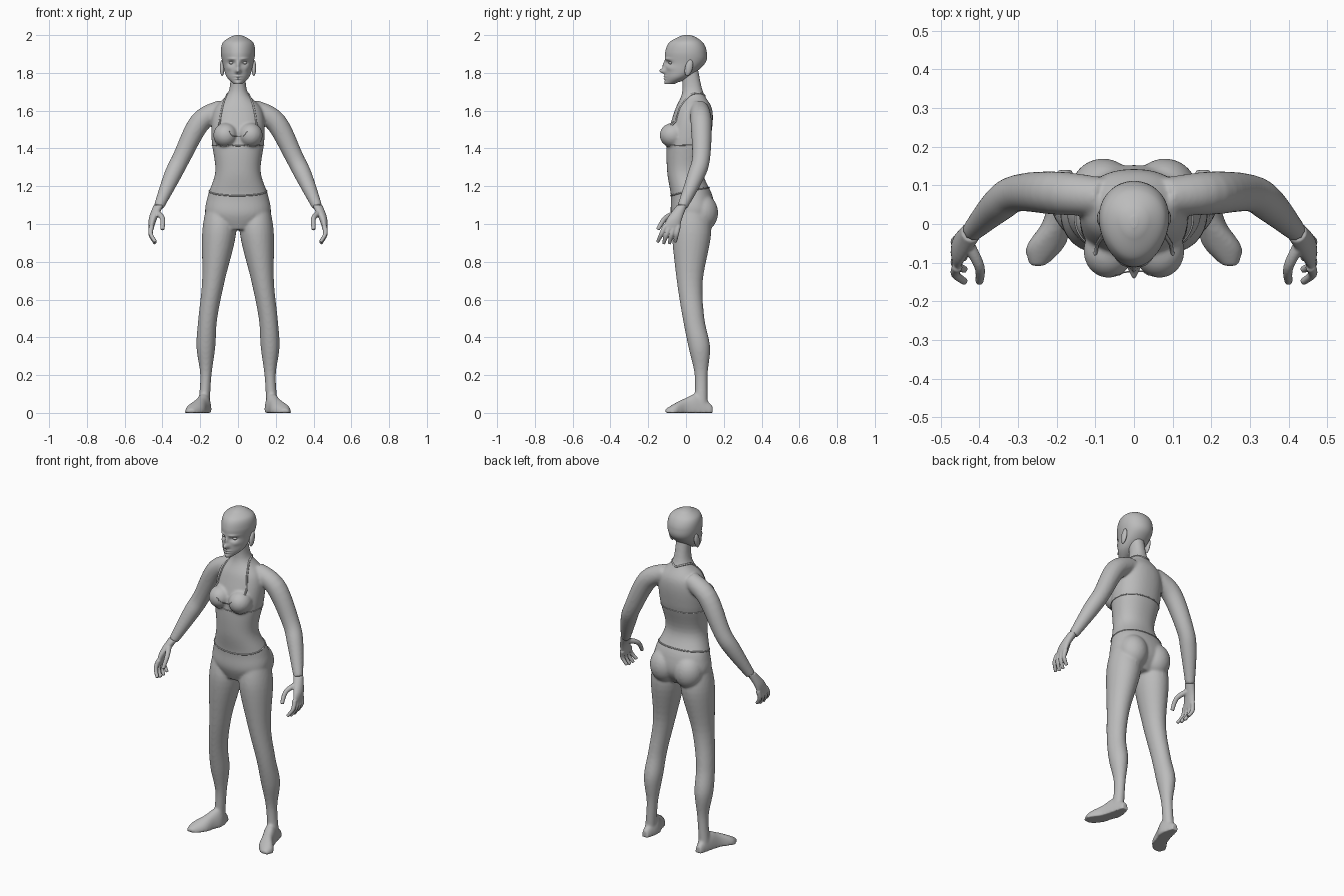
import bpy, bmesh, math
from mathutils import Vector, Matrix

starter = bpy.data.objects.get("Cube")
if starter:
    bpy.data.objects.remove(starter)

GREY = (.5, .5, .5, 1)
grey = bpy.data.materials.new("plain grey")
grey.use_nodes = True
grey.diffuse_color = GREY
grey.node_tree.nodes["Principled BSDF"].inputs["Base Color"].default_value = GREY

X, Y, Z = Vector((1, 0, 0)), Vector((0, 1, 0)), Vector((0, 0, 1))
SIDES = (("left", 1), ("right", -1))


def spline(points, steps):
    """Smooth path through tuples of any length."""
    path = []
    last = len(points) - 1
    for i in range(last):
        before, start = points[max(i - 1, 0)], points[i]
        end, after = points[i + 1], points[min(i + 2, last)]
        for k in range(steps):
            t = k / steps
            ease = t * t * (3 - 2 * t)
            lead, trail = t * (1 - t) ** 2 / 2, t * t * (t - 1) / 2
            path.append([b + (c - b) * ease + (c - a) * lead + (d - b) * trail
                         for a, b, c, d in zip(before, start, end, after)])
    path.append(list(points[-1]))
    return path


def loft(bm, points, frame=None, side=1, segments=28, steps=6, power=1.0, taper=0.0):
    """Skin rings of (x, y, z, radius u, radius v) into a closed tube."""
    path = spline(points, steps)
    rings = []
    for i, (x, y, z, radius_u, radius_v) in enumerate(path):
        if frame:
            u, v = frame
        else:
            ahead = Vector(path[min(i + 1, len(path) - 1)][:3])
            tangent = ahead - Vector(path[max(i - 1, 0)][:3])
            u = tangent.cross(Y).normalized()
            v = u.cross(tangent).normalized()
        ring = []
        for k in range(segments):
            angle = math.tau * k / segments
            across, along = [math.copysign(abs(f) ** power, f)
                             for f in (math.cos(angle), math.sin(angle))]
            width = radius_u * (1 + taper * along)
            co = Vector((x, y, z)) + u * width * across + v * radius_v * along
            ring.append(bm.verts.new((co.x * side, co.y, max(co.z, 0))))
        rings.append(ring)
    for lower, upper in zip(rings, rings[1:]):
        for k in range(segments):
            bm.faces.new((lower[k - 1], lower[k], upper[k], upper[k - 1]))
    bm.faces.new(rings[0])
    bm.faces.new(rings[-1])


def stack(rows):
    """Turn (z, half width, front, back) rows into loft rings."""
    return [(0, (front + back) / 2, z, width, (back - front) / 2)
            for z, width, front, back in rows]


def limb(rows, depth=1.0):
    """Turn (x, y, z, radius) rows into loft rings of one depth ratio."""
    return [(x, y, z, radius, radius * depth) for x, y, z, radius in rows]


def digit(points, radius):
    """Rings of a finger that narrows toward its tip."""
    return limb([(*p, radius * (1 - i / len(points) / 2)) for i, p in enumerate(points)])


def ball(bm, centre, size, tilt=0.0):
    place = Matrix.Translation(centre) @ Matrix.Rotation(tilt, 4, "X")
    bmesh.ops.create_uvsphere(bm, u_segments=24, v_segments=16, radius=1,
                              matrix=place @ Matrix.Diagonal((*size, 1)))


def finish(name, bm, voxel=0, relax=0):
    """Make the object, blending its pieces into one skin when voxel is given."""
    bmesh.ops.recalc_face_normals(bm, faces=bm.faces)
    for face in bm.faces:
        face.smooth = True
    mesh = bpy.data.meshes.new(name)
    bm.to_mesh(mesh)
    bm.free()
    mesh.materials.append(grey)
    obj = bpy.data.objects.new(name, mesh)
    bpy.context.collection.objects.link(obj)
    if voxel:
        blend = obj.modifiers.new("Blend", "REMESH")
        blend.mode = "VOXEL"
        blend.voxel_size = voxel
        blend.use_smooth_shade = True
        smooth = obj.modifiers.new("Relax", "SMOOTH")
        smooth.iterations = relax
    return obj


# Body: trunk, bust, seat, legs, feet and arms blended into one skin
trunk = stack([(.97, .09, -.05, .1), (1.05, .17, -.08, .15), (1.15, .16, -.08, .14),
               (1.28, .12, -.1, .09), (1.45, .14, -.1, .13), (1.6, .13, -.06, .14),
               (1.7, .05, -.02, .09), (1.84, .04, -.03, .06)])
leg = limb([(.1, .03, 1.08, .07), (.1, .03, .95, .09), (.13, .02, .7, .06),
            (.16, .04, .5, .05), (.17, .07, .35, .05), (.17, .08, .2, .03),
            (.18, .08, .05, .03)], depth=1.15)
foot = [(.18, .14, 0, .02, .04), (.18, .06, 0, .04, .1), (.2, 0, 0, .04, .08),
        (.23, -.06, 0, .05, .05), (.25, -.11, 0, .02, .02)]
arm = limb([(.08, .07, 1.61, .05), (.2, .08, 1.54, .056), (.3, .08, 1.35, .048),
            (.35, .05, 1.25, .045), (.42, -.02, 1.09, .027)])
bm = bmesh.new()
loft(bm, trunk, (X, Y), segments=40, power=.9)
for side, s in SIDES:
    loft(bm, leg, (X, Y), s)
    loft(bm, foot, (X, Z), s, power=.85)
    loft(bm, arm, None, s)
    ball(bm, (s * .066, -.07, 1.47), (.065, .07, .065))
    ball(bm, (s * .08, .085, 1.06), (.085, .085, .1))
body = finish("body", bm, voxel=.007, relax=8)

# Hands: palm, four fingers and thumb
palm = [(.42, -.02, 1.1, .027, .027), (.45, -.06, 1.03, .022, .04), (.46, -.08, .97, .012, .045)]
thumb = digit([(.43, -.05, 1.06), (.4, -.11, 1.03), (.4, -.15, .97)], .016)
for side, s in SIDES:
    bm = bmesh.new()
    loft(bm, palm, (X, Y), s)
    loft(bm, thumb, None, s)
    for i in range(4):
        knuckle = Vector((.457, -.11 + .023 * i, .99))
        reach = .04 - .008 * i
        drop = .085 + .01 * math.sin(i * math.pi / 3)
        joints = [knuckle + Vector((bend, -reach * t, -drop * t))
                  for t, bend in ((0, 0), (.5, .005), (1, -.02))]
        loft(bm, digit(joints, .014), None, s)
    finish(side + "_hand", bm, voxel=.004, relax=3)

# Head: skull loft, then soft pushes given as (x, z, push, spread x, spread z)
skull = stack([(1.74, .02, -.11, -.06), (1.78, .06, -.11, .02), (1.85, .08, -.11, .1),
               (1.91, .09, -.11, .11), (1.96, .08, -.09, .09), (1.99, .04, -.04, .05),
               (2, .01, -.01, .02)])
features = {
    "nose": (0, 1.81, -.03, .014, .014),
    "bridge": (0, 1.84, -.013, .01, .02),
    "socket": (.034, 1.852, .016, .017, .011),
    "brow": (.034, 1.874, -.006, .02, .007),
    "cheek": (.05, 1.825, -.006, .016, .014),
    "upper lip": (0, 1.782, -.008, .02, .005),
    "lower lip": (0, 1.769, -.008, .016, .005),
    "chin": (0, 1.75, -.005, .02, .01),
}
bm = bmesh.new()
loft(bm, skull, (X, Y), segments=120, steps=20, taper=.14)
for vert in bm.verts:
    if vert.co.y < -.03:
        x, z = abs(vert.co.x), vert.co.z
        vert.co.y += sum(push * math.exp(-((x - fx) / wide) ** 2 - ((z - fz) / tall) ** 2)
                         for fx, fz, push, wide, tall in features.values())
finish("head", bm)

# Ears and eyes
for side, s in SIDES:
    bm = bmesh.new()
    ball(bm, (s * .084, .015, 1.827), (.012, .02, .044), tilt=-.25)
    finish(side + "_ear", bm)
    bm = bmesh.new()
    ball(bm, (s * .034, -.08, 1.853), (.015, .012, .008))
    finish(side + "_eye", bm)

# Garment edges: thin cords laid on the skin
bpy.context.view_layer.update()
skin = body.evaluated_get(bpy.context.evaluated_depsgraph_get())


def cord(name, points, radius, closed=False):
    curve = bpy.data.curves.new(name, "CURVE")
    curve.dimensions = "3D"
    curve.bevel_depth = radius
    curve.bevel_resolution = 2
    line = curve.splines.new("POLY")
    line.points.add(len(points) - 1)
    line.use_cyclic_u = closed
    for point, target in zip(line.points, points):
        point.co = (*skin.closest_point_on_mesh(Vector(target))[1], 1)
    curve.materials.append(grey)
    bpy.context.collection.objects.link(bpy.data.objects.new(name, curve))


def hoop(height, dip):
    """Ring around the trunk that dips toward the front."""
    angles = [math.tau * k / 72 for k in range(72)]
    return [(.155 * math.cos(a), .015 + .13 * math.sin(a), height + dip * math.sin(a))
            for a in angles]


cord("waistband", hoop(1.175, .028), .004, closed=True)
cord("bust_band", hoop(1.415, 0), .003, closed=True)
cord("neckline", spline([(-.045, -.15, 1.5), (0, -.15, 1.46), (.045, -.15, 1.5)], 8), .002)
front = [(.115, -.08, 1.54), (.095, -.05, 1.62), (.066, .02, 1.685)]
mirrored = [(-x, y, z) for x, y, z in reversed(front)]
cord("neck_strap", spline(front + [(0, .11, 1.685)] + mirrored, 8), .005)
